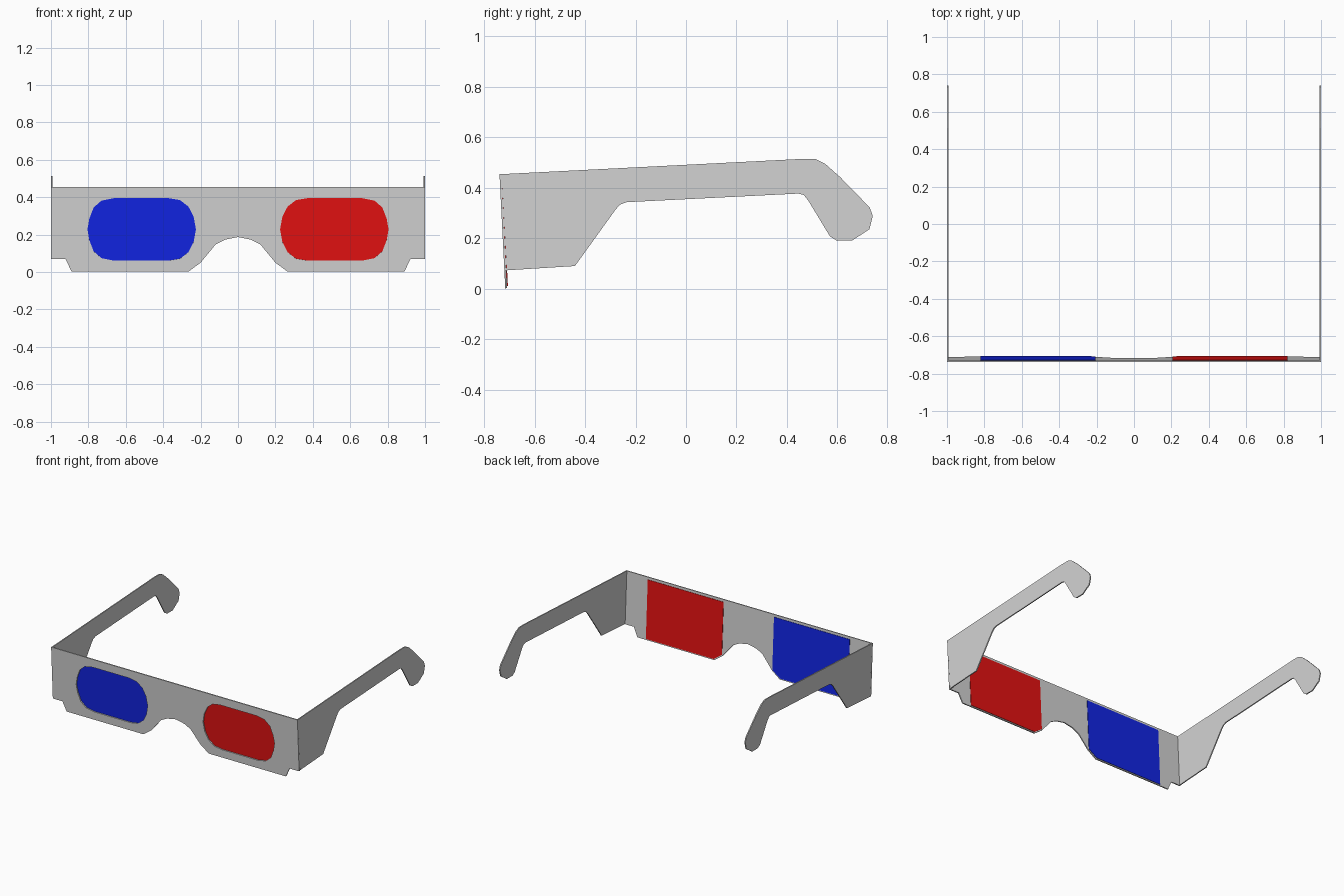
import bpy, bmesh, math
from mathutils import Matrix

old = bpy.data.objects.get("Cube")
if old:
    bpy.data.objects.remove(old, do_unlink=True)


def material(name, rgb):
    m = bpy.data.materials.new(name)
    m.use_nodes = True
    m.diffuse_color = (*rgb, 1)
    bsdf = m.node_tree.nodes["Principled BSDF"]
    bsdf.inputs["Base Color"].default_value = (*rgb, 1)
    bsdf.inputs["Roughness"].default_value = 0.8
    return m


CARD = material("grey_card", (0.65, 0.65, 0.65))
RED = material("red_film", (0.78, 0.006, 0.006))
BLUE = material("blue_film", (0.006, 0.018, 0.78))


def sheet(name, loops, half, mat, matrix):
    """Cut a flat sheet from closed outlines (later ones are holes)."""
    cu = bpy.data.curves.new(name, "CURVE")
    cu.dimensions = "2D"
    cu.fill_mode = "BOTH"
    cu.extrude = half
    for pts in loops:
        sp = cu.splines.new("POLY")
        sp.points.add(len(pts) - 1)
        for p, (x, y) in zip(sp.points, pts):
            p.co = (x, y, 0, 1)
        sp.use_cyclic_u = True
    ob = bpy.data.objects.new(name, cu)
    bpy.context.collection.objects.link(ob)
    bpy.ops.object.select_all(action="DESELECT")
    ob.select_set(True)
    bpy.context.view_layer.objects.active = ob
    bpy.ops.object.convert(target="MESH")
    ob = bpy.context.object
    ob.name = name
    # Weld caps to rims and place the sheet
    bm = bmesh.new()
    bm.from_mesh(ob.data)
    bmesh.ops.remove_doubles(bm, verts=bm.verts, dist=1e-4)
    bmesh.ops.transform(bm, matrix=matrix, verts=bm.verts)
    bmesh.ops.recalc_face_normals(bm, faces=bm.faces)
    for f in bm.faces:
        f.smooth = False
    bm.to_mesh(ob.data)
    bm.free()
    ob.data.materials.clear()
    ob.data.materials.append(mat)
    return ob


def flip(pts):
    return [(-x, y) for x, y in pts]


T = 0.004                                    # half thickness of the card
TILT = math.atan2(0.023, 0.455)
FRONT = Matrix.Translation((0, -0.712, 0)) @ Matrix.Rotation(math.pi / 2 + TILT, 4, "X")

# Front panel: right half of the outline, mirrored, with two lens holes
half_outline = [(0.07, 0.173), (0.12, 0.147), (0.20, 0.05), (0.265, 0.002), (0.89, 0.002),
                (0.922, 0.07), (1.0, 0.07), (1.0, 0.455)]
outline = [(0, 0.187)] + half_outline + flip(half_outline)[::-1]

lens_top = [(0.225, 0.228), (0.237, 0.295), (0.265, 0.35), (0.31, 0.385), (0.37, 0.395),
            (0.665, 0.395), (0.73, 0.382), (0.772, 0.345), (0.795, 0.285), (0.805, 0.228)]
lens = lens_top + [(x, 0.456 - z) for x, z in lens_top[-2:0:-1]]
sheet("front_panel", [outline, lens, flip(lens)], T, CARD, FRONT)

# Coloured films glued behind the holes, trimmed at the nose
film = [(0.205, 0.437), (0.205, 0.056), (0.27, 0.01), (0.82, 0.01), (0.82, 0.437)]
BEHIND = FRONT @ Matrix.Translation((0, 0, -T - 0.0015))
sheet("left_lens_film", [film], 0.0015, RED, BEHIND)
sheet("right_lens_film", [flip(film)], 0.0015, BLUE, BEHIND)

# Temple arms with a hooked ear end
arm = [(-0.731, 0.454), (0.452, 0.514), (0.512, 0.514), (0.55, 0.496), (0.61, 0.443),
       (0.728, 0.322), (0.74, 0.288), (0.727, 0.236), (0.66, 0.192), (0.595, 0.192),
       (0.57, 0.208), (0.484, 0.35), (0.466, 0.372), (0.445, 0.377), (-0.235, 0.343),
       (-0.26, 0.334), (-0.278, 0.315), (-0.44, 0.09), (-0.711, 0.073)]
SIDE = Matrix(((0, 0, 1, 0), (1, 0, 0, 0), (0, 1, 0, 0), (0, 0, 0, 1)))
for name, s in (("left_temple_arm", 1), ("right_temple_arm", -1)):
    sheet(name, [arm], T, CARD, Matrix.Translation((s * (1 - T), 0, 0)) @ SIDE)
